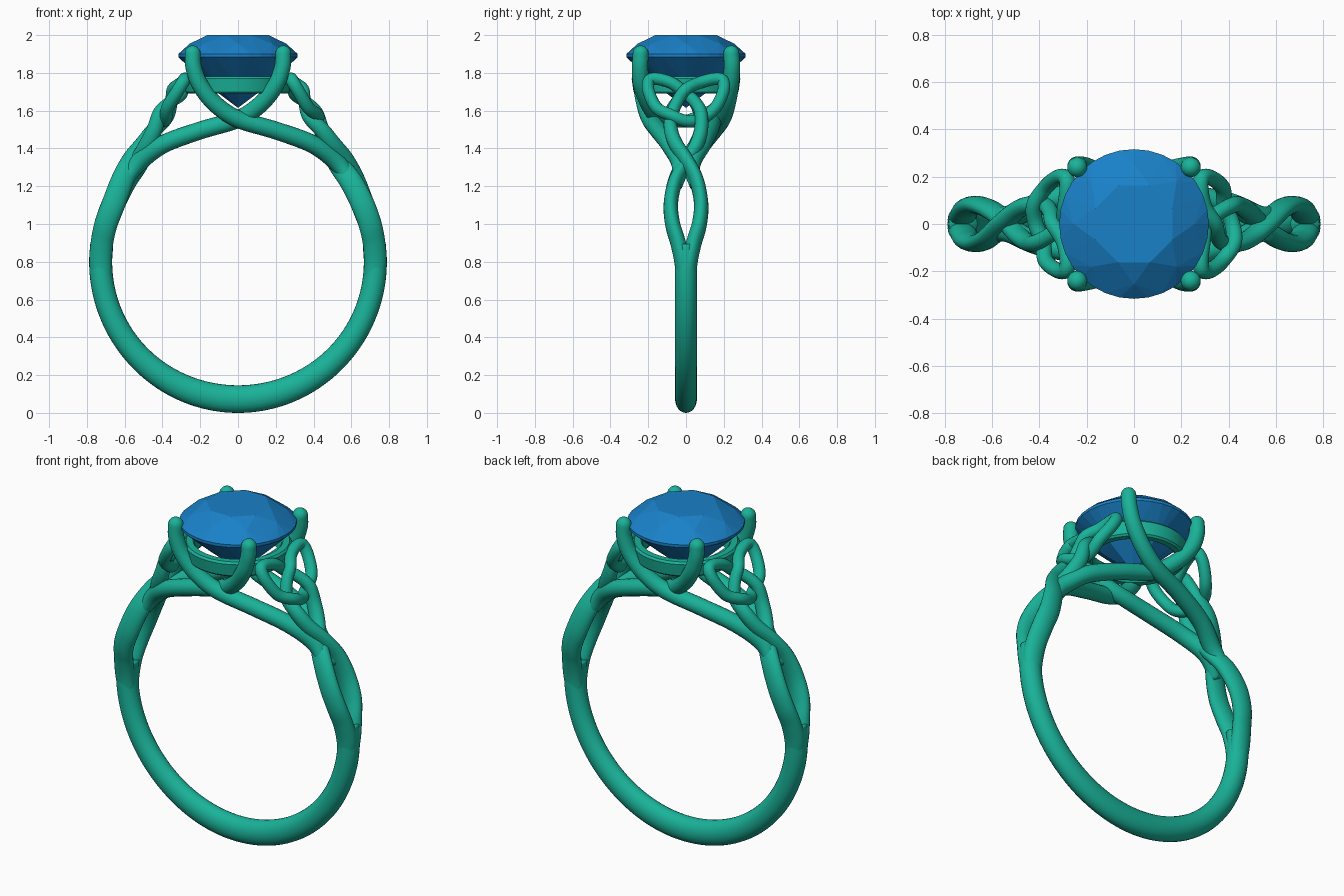
import bpy, bmesh, math
from mathutils import Vector

if "Cube" in bpy.data.objects:
    bpy.data.objects.remove(bpy.data.objects["Cube"])


def material(name, rgb):
    m = bpy.data.materials.new(name)
    m.diffuse_color = (*rgb, 1)
    m.use_nodes = True
    m.node_tree.nodes["Principled BSDF"].inputs["Base Color"].default_value = m.diffuse_color
    return m


METAL = material("green_metal", (0.01, 0.45, 0.32))
STONE = material("blue_stone", (0.01, 0.22, 0.58))


def finish(name, bm, mat, smooth=True):
    bmesh.ops.recalc_face_normals(bm, faces=bm.faces)
    me = bpy.data.meshes.new(name)
    bm.to_mesh(me)
    bm.free()
    me.materials.append(mat)
    for p in me.polygons:
        p.use_smooth = smooth
    ob = bpy.data.objects.new(name, me)
    bpy.context.collection.objects.link(ob)
    return ob


def half_turn_copy(ob, name):
    c = bpy.data.objects.new(name, ob.data)
    c.rotation_euler.z = math.pi
    bpy.context.collection.objects.link(c)


def spline(pts, n=7):
    """Catmull-Rom through tuples of any length."""
    P = [Vector(p) for p in pts]
    P = [2 * P[0] - P[1]] + P + [2 * P[-1] - P[-2]]
    out = []
    for i in range(1, len(P) - 2):
        a, b, c, d = P[i - 1:i + 3]
        for k in range(n):
            t = k / n
            out.append(0.5 * (2 * b + (c - a) * t + (2 * a - 5 * b + 4 * c - d) * t * t
                              + (3 * b - a - 3 * c + d) * t ** 3))
    return out + [P[-2]]


def sweep(name, pts, ref, sides=20, round_tip=False):
    """Elliptic tube; each point is x, y, z, radius along ref, radius across."""
    bm = bmesh.new()
    path = spline(pts)
    rings = []

    def add_ring(c, N, B, a, b):
        rings.append([bm.verts.new(c + N * (a * math.cos(2 * math.pi * j / sides))
                                   + B * (b * math.sin(2 * math.pi * j / sides)))
                      for j in range(sides)])

    for i, p in enumerate(path):
        T = (path[min(i + 1, len(path) - 1)] - path[max(i - 1, 0)])
        T = Vector(T[:3]).normalized()
        N = (ref - T * ref.dot(T)).normalized()
        add_ring(Vector(p[:3]), N, T.cross(N), p[3], p[4])
    if round_tip:
        c, r = Vector(path[-1][:3]), path[-1][3]
        for k in range(1, 6):
            a = math.pi / 2 * k / 5.5
            add_ring(c + T * (r * math.sin(a)), N, T.cross(N), r * math.cos(a), r * math.cos(a))
    for r0, r1 in zip(rings, rings[1:]):
        for j in range(sides):
            k = (j + 1) % sides
            bm.faces.new((r0[j], r0[k], r1[k], r1[j]))
    bm.faces.new(rings[0])
    bm.faces.new(rings[-1])
    return finish(name, bm, METAL)


# Lower band: plain arc that fades into the split strands
R, CZ = 0.727, 0.80
band = []
for i in range(33):
    a = math.radians(-187 + 194 * i / 32)
    low = max(0, -math.sin(a))
    band.append((R * math.cos(a), 0, CZ + R * math.sin(a),
                 0.058, 0.061 + 0.012 * low ** 3))
sweep("lower_band", band, Vector((0, 1, 0)), 24)

# Braided shoulder: one strand rises, ties the trinity knot and comes back down
OUT = Vector((1, 0, 0.6)).normalized()


def centre_x(z):
    return math.sqrt(R * R - (z - CZ) ** 2) if z < 1.18 else 0.28 + (1.77 - z) * 0.6


# y, z, over/under offset, radial radius, width radius
half = [
    (0.010, 0.68, 0, 0.050, 0.040), (0.020, 0.80, 0, 0.060, 0.042),
    (0.042, 0.90, 0, 0.060, 0.041), (0.071, 1.00, 0, 0.061, 0.040),
    (0.080, 1.11, 0, 0.062, 0.038), (0.055, 1.23, 0.008, 0.060, 0.038),
    (0.000, 1.33, 0.018, 0.054, 0.038), (-0.055, 1.42, 0.01, 0.046, 0.038),
    (-0.080, 1.50, 0, 0.042, 0.037), (-0.078, 1.58, -0.022, 0.036, 0.034),
    (-0.045, 1.65, 0, 0.034, 0.032), (0.000, 1.70, 0.024, 0.034, 0.032),
    (0.070, 1.745, 0.004, 0.034, 0.032), (0.150, 1.768, 0, 0.034, 0.032),
    (0.195, 1.758, 0, 0.034, 0.032), (0.197, 1.70, 0, 0.034, 0.032),
    (0.155, 1.615, 0, 0.034, 0.032), (0.080, 1.565, -0.022, 0.034, 0.032),
]
full = half + [(0, 1.545, 0, 0.034, 0.032)] + \
    [(-y, z, -o, a, b) for y, z, o, a, b in reversed(half)]
knot = [(centre_x(z) + o * OUT.x, y, z + o * OUT.z, a, b) for y, z, o, a, b in full]
half_turn_copy(sweep("right_knot_strand", knot, OUT), "left_knot_strand")

# Prongs: sweep from a shoulder, cross under the stone and rise to a round tip
for name, sx, dy in (("over", 1, -0.02), ("under", -1, 0.022)):
    pts = [(0.61, -0.05, 1.20, 0.030), (0.53, -0.03, 1.32, 0.048),
           (0.40, -0.085, 1.42, 0.048), (0.20, -0.135 + dy / 2, 1.495, 0.047),
           (0.0, -0.17 + dy, 1.555, 0.046), (-0.12, -0.208 + dy / 2, 1.635, 0.045),
           (-0.20, -0.236, 1.735, 0.044), (-0.235, -0.243, 1.83, 0.043),
           (-0.24, -0.24, 1.903, 0.042)]
    ob = sweep("front_prong_" + name, [(sx * x, y, z, r, r) for x, y, z, r in pts],
               Vector((0, 1, 0)), round_tip=True)
    half_turn_copy(ob, "back_prong_" + name)

# Seat ring under the stone
bm = bmesh.new()
profile = [(0.225, 1.70), (0.235, 1.69), (0.268, 1.69), (0.278, 1.70),
           (0.288, 1.77), (0.278, 1.782), (0.242, 1.782), (0.232, 1.77)]
rings = [[bm.verts.new((r * math.cos(i * math.pi / 32), r * math.sin(i * math.pi / 32), z))
          for r, z in profile] for i in range(64)]
for i in range(64):
    a, b = rings[i], rings[(i + 1) % 64]
    for j in range(8):
        k = (j + 1) % 8
        bm.faces.new((a[j], a[k], b[k], b[j]))
finish("seat_ring", bm, METAL, smooth=True)
seat = bpy.data.objects["seat_ring"]
bpy.context.view_layer.objects.active = seat
seat.select_set(True)
bpy.ops.object.shade_smooth_by_angle(angle=math.radians(35))

# Faceted round stone: convex hull of table, crown, girdle, pavilion and culet
bm = bmesh.new()
for count, turn, r, z in ((8, 0.5, 0.175, 2.0), (8, 0, 0.255, 1.955), (32, 0, 0.316, 1.90),
                          (32, 0, 0.316, 1.884), (8, 0, 0.16, 1.735), (1, 0, 0, 1.615)):
    for i in range(count):
        a = 2 * math.pi * (i + turn) / count
        bm.verts.new((r * math.cos(a), r * math.sin(a), z))
bmesh.ops.convex_hull(bm, input=bm.verts)
finish("stone", bm, STONE, smooth=False)
